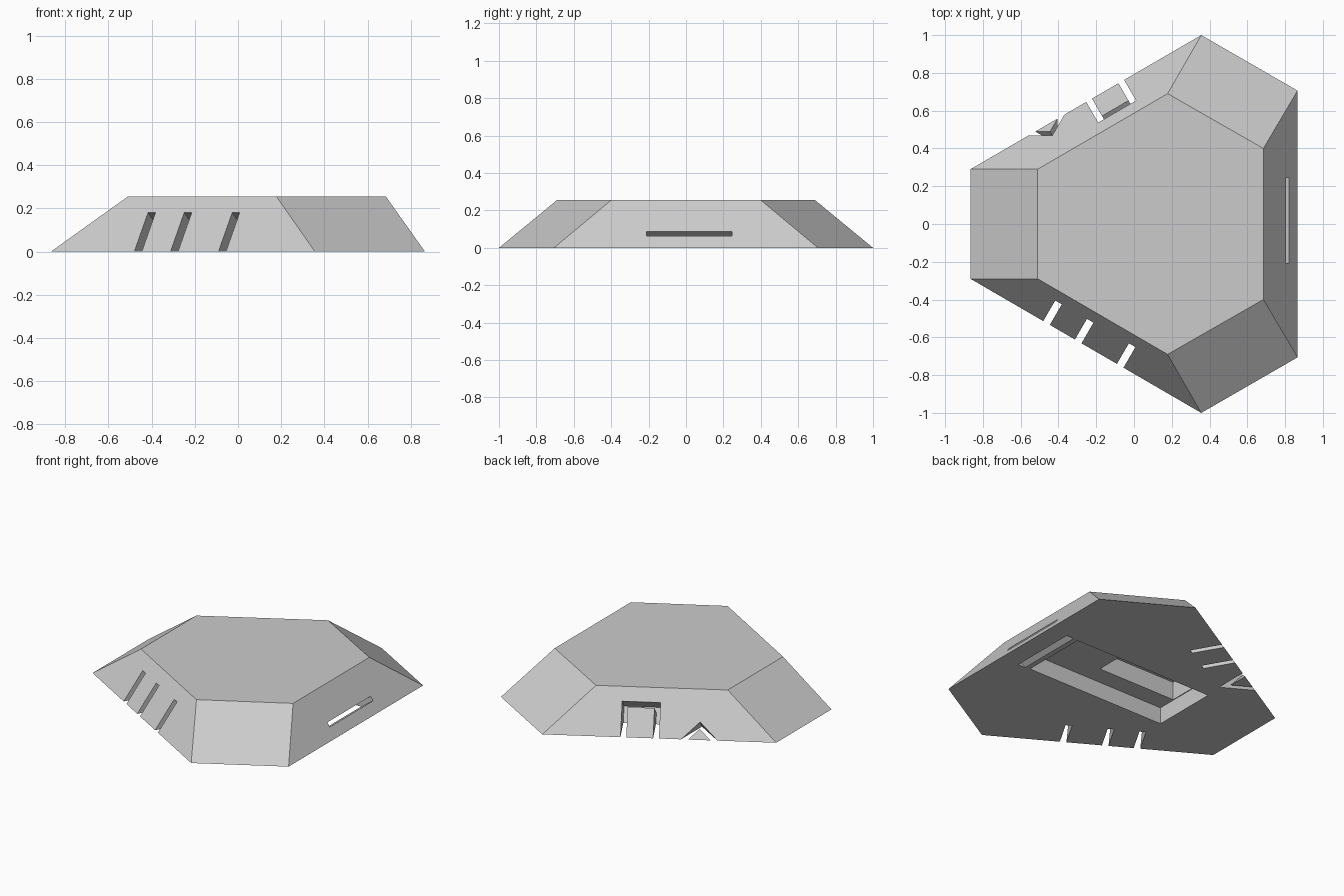
import bpy, bmesh
from mathutils import Vector

HEIGHT = 0.255
DEPTH = 0.165          # depth of the grooves, square to the sloping face
UP = Vector((0, 0, 1))

cube = bpy.data.objects.get("Cube")
if cube:
    bpy.data.objects.remove(cube, do_unlink=True)

grey = bpy.data.materials.new("plain grey")
grey.use_nodes = True
grey.diffuse_color = (0.6, 0.6, 0.6, 1)
grey.node_tree.nodes["Principled BSDF"].inputs["Base Color"].default_value = (0.6, 0.6, 0.6, 1)


def loft(name, lower, upper):
    """Closed solid between two matching outlines."""
    bm = bmesh.new()
    a = [bm.verts.new(p) for p in lower]
    b = [bm.verts.new(p) for p in upper]
    bm.faces.new(a)
    bm.faces.new(b)
    for i in range(len(a)):
        j = (i + 1) % len(a)
        bm.faces.new((a[i], a[j], b[j], b[i]))
    bmesh.ops.recalc_face_normals(bm, faces=bm.faces)
    mesh = bpy.data.meshes.new(name)
    bm.to_mesh(mesh)
    bm.free()
    mesh.materials.append(grey)
    obj = bpy.data.objects.new(name, mesh)
    bpy.context.scene.collection.objects.link(obj)
    return obj


def ring(half, z):
    """Mirror half an outline across the y axis."""
    pts = half + [(x, -y) for x, y in reversed(half)]
    return [Vector((x, y, z)) for x, y in pts]


def face_cutter(name, start, end, profile, depth=DEPTH):
    """Prism driven square into the sloping face above the edge start-end.
    Profile points are (along the edge, up the slope)."""
    along = (end - start).normalized()
    out = along.cross(UP)
    if out.dot(start + end) < 0:
        out = -out
    slope = (UP * HEIGHT - out * 0.18).normalized()
    normal = (UP * 0.18 + out * HEIGHT).normalized()
    pts = [start + along * s + slope * t for s, t in profile]
    return loft(name, [p - normal * depth for p in pts],
                [p + normal * 0.03 for p in pts])


def box(name, x0, x1, y0, y1, z0, z1):
    flat = [(x0, y0), (x1, y0), (x1, y1), (x0, y1)]
    return loft(name, [(x, y, z0) for x, y in flat], [(x, y, z1) for x, y in flat])


# Six-sided body with sloping flanks
base = ring([(-0.866, 0.29), (0.356, 1.0), (0.866, 0.706)], 0)
body = loft("body", base, ring([(-0.51, 0.29), (0.178, 0.69), (0.685, 0.4)], HEIGHT))
back_a, back_b, side_b, side_a, front_b, front_a = base

cutters = []
# Three straight grooves in the front flank
for s in (0.466, 0.66, 0.917):
    l, r = s - 0.02, s + 0.02
    cutters.append(face_cutter("groove_cutter", front_a, front_b,
                               [(l, -0.06), (r, -0.06), (r, 0.22), (l, 0.22)]))

# Arch-shaped groove around a tab in the back flank
l, r, w, top = 0.709, 0.941, 0.035, 0.22
cutters.append(face_cutter("arch_cutter", back_a, back_b,
    [(l, -0.06), (l, top), (r, top), (r, -0.06),
     (r - w, -0.06), (r - w, top - w), (l + w, top - w), (l + w, -0.06)]))

# Chevron groove in the back flank
c, outer, inner, low = 0.465, 0.11, 0.068, -0.06
cutters.append(face_cutter("chevron_cutter", back_a, back_b,
    [(c - outer + low, low), (c, outer), (c + outer - low, low),
     (c + inner - low, low), (c, inner), (c - inner + low, low)]))

# Long slit in the side flank, breaking out underneath
l, r = 0.706 - 0.21, 0.706 + 0.245
cutters.append(face_cutter("slit_cutter", side_a, side_b,
    [(l, 0.077), (r, 0.077), (r, 0.108), (l, 0.108)], 0.24))

# Stepped recess in the underside
cutters.append(box("recess_cutter", -0.38, 0.645, -0.205, 0.24, -0.1, 0.11))
cutters.append(box("deep_recess_cutter", -0.375, 0.2, -0.08, 0.11, 0.05, 0.23))

# Cut the body, then discard the cutters
for cutter in cutters:
    cutter.hide_render = True
    mod = body.modifiers.new(cutter.name, 'BOOLEAN')
    mod.operation = 'DIFFERENCE'
    mod.solver = 'EXACT'
    mod.object = cutter
bpy.context.view_layer.update()
deps = bpy.context.evaluated_depsgraph_get()
cut_mesh = bpy.data.meshes.new_from_object(body.evaluated_get(deps))
body.modifiers.clear()
body.data = cut_mesh
body.data.materials.clear()
body.data.materials.append(grey)
for poly in body.data.polygons:
    poly.material_index = 0
for cutter in cutters:
    bpy.data.objects.remove(cutter, do_unlink=True)
